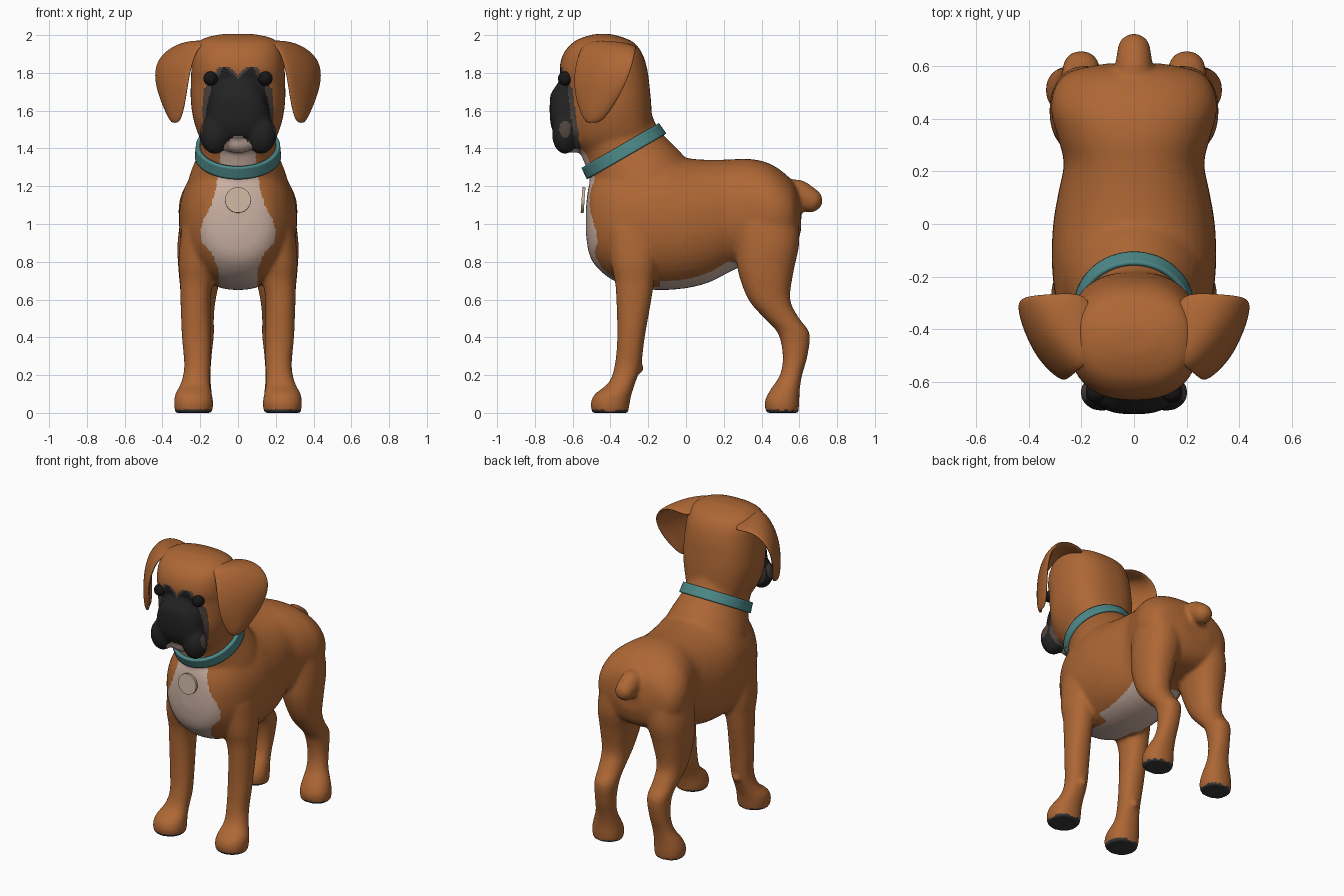
import bpy, bmesh, math
from mathutils import Vector, Matrix

cube = bpy.data.objects.get("Cube")
if cube:
    bpy.data.objects.remove(cube)


def material(name, r, g, b):
    mat = bpy.data.materials.new(name)
    mat.use_nodes = True
    mat.diffuse_color = (r, g, b, 1)
    shader = mat.node_tree.nodes["Principled BSDF"]
    shader.inputs["Base Color"].default_value = (r, g, b, 1)
    shader.inputs["Roughness"].default_value = 0.7
    return mat


COAT = material("tan coat", .42, .135, .035)
CREAM = material("cream fur", .60, .44, .37)
MASK = material("black mask", .017, .016, .016)
FRINGE = material("smoky fringe", .075, .055, .047)
PAD = material("paw pad grey", .04, .038, .038)
TEAL = material("teal collar", .075, .25, .25)
TAG = material("beige tag", .62, .46, .36)
EYE = material("eye black", .008, .008, .008)


def add_object(name, bm, *mats):
    bmesh.ops.recalc_face_normals(bm, faces=bm.faces)
    mesh = bpy.data.meshes.new(name)
    bm.to_mesh(mesh)
    bm.free()
    mesh.shade_smooth()
    for mat in mats:
        mesh.materials.append(mat)
    obj = bpy.data.objects.new(name, mesh)
    bpy.context.collection.objects.link(obj)
    return obj


def spline(rows, steps=5):
    """Catmull-Rom resampling of rows of numbers."""
    rows = [Vector(row) for row in rows]
    ends = [rows[0]] + rows + [rows[-1]]
    out = []
    for a, b, c, d in zip(ends, ends[1:], ends[2:], ends[3:]):
        for i in range(steps):
            t = i / steps
            out.append(b + (c - a) * (t / 2) + (a * 2 - b * 5 + c * 4 - d) * (t * t / 2)
                       + (b * 3 - a - c * 3 + d) * (t ** 3 / 2))
    return out + [rows[-1]]


def loft(bm, rings, tilt=0, power=2.2, caps=True, sides=40):
    """Skin over rings (x, y, z, half width, half depth); tilt leans them about x."""
    lean = math.radians(tilt)
    depth_axis = Vector((0, math.cos(lean), math.sin(lean)))
    loops = []
    for x, y, z, wide, deep in spline(rings):
        loop = []
        for i in range(sides):
            angle = math.tau * i / sides
            c, s = math.cos(angle), math.sin(angle)
            u = math.copysign(abs(c) ** (2 / power), c) * wide
            v = math.copysign(abs(s) ** (2 / power), s) * deep
            loop.append(bm.verts.new(Vector((x + u, y, z)) + depth_axis * v))
        loops.append(loop)
    for low, high in zip(loops, loops[1:]):
        for i in range(sides):
            j = (i + 1) % sides
            bm.faces.new((low[i], low[j], high[j], high[i]))
    if caps:
        bm.faces.new(loops[0])
        bm.faces.new(loops[-1])


def slices(rows, side=1):
    """Turn level slices (z, front, back, x, half width) into rings."""
    return [(side * x, (f + b) / 2, z, w, (b - f) / 2) for z, f, b, x, w in rows]


def ball(bm, centre, radii):
    place = Matrix.Translation(centre) @ Matrix.Diagonal((*radii, 1))
    bmesh.ops.create_uvsphere(bm, u_segments=28, v_segments=18, radius=1, matrix=place)


body = bmesh.new()

# Torso: y, underside, topline, half width
torso = [(-.53, .95, 1.08, .06), (-.515, .85, 1.2, .14), (-.48, .78, 1.27, .2),
         (-.4, .71, 1.33, .26), (-.3, .67, 1.36, .295), (-.15, .65, 1.385, .312),
         (0, .66, 1.35, .307), (.12, .69, 1.34, .287), (.23, .745, 1.342, .267),
         (.33, .79, 1.345, .29), (.43, .81, 1.325, .315), (.52, .83, 1.27, .3),
         (.58, .88, 1.2, .24), (.61, .97, 1.1, .1)]
loft(body, [(0, y, (lo + hi) / 2, w, (hi - lo) / 2) for y, lo, hi, w in torso], tilt=90)

# Neck
loft(body, [(0, -.2, 1.12, .29, .3), (0, -.26, 1.25, .255, .265), (0, -.33, 1.385, .205, .22),
            (0, -.38, 1.5, .2, .215), (0, -.42, 1.6, .19, .2)], tilt=30, power=2)

# Skull
loft(body, slices([(1.38, -.56, -.25, 0, .15), (1.45, -.62, -.18, 0, .2), (1.55, -.65, -.18, 0, .235),
                   (1.65, -.65, -.185, 0, .25), (1.75, -.655, -.195, 0, .25),
                   (1.82, -.67, -.205, 0, .247), (1.9, -.65, -.23, 0, .24),
                   (1.96, -.6, -.275, 0, .215), (1.99, -.54, -.34, 0, .16),
                   (2.006, -.48, -.4, 0, .08)]), power=2.4)

# Muzzle, nose, chin and jowls
loft(body, slices([(1.46, -.69, -.45, 0, .14), (1.52, -.715, -.45, 0, .165), (1.6, -.722, -.45, 0, .165),
                   (1.68, -.717, -.45, 0, .145), (1.73, -.69, -.45, 0, .115),
                   (1.79, -.65, -.45, 0, .08)]), power=2.8)
ball(body, (0, -.672, 1.67), (.07, .05, .045))
ball(body, (0, -.6, 1.435), (.1, .065, .06))

# Tail
loft(body, [(0, .5, 1.17, .07, .07), (0, .58, 1.165, .07, .075), (0, .65, 1.13, .065, .068),
            (0, .69, 1.11, .055, .055), (0, .718, 1.1, .02, .02)], tilt=65, power=2)

# Legs and jowls, one per side
front_leg = [(.98, -.42, -.12, .2, .1), (.8, -.4, -.15, .21, .105), (.7, -.377, -.168, .218, .09),
             (.6, -.369, -.183, .225, .08), (.4, -.364, -.218, .22, .077), (.25, -.378, -.238, .215, .07),
             (.16, -.41, -.268, .225, .077), (.1, -.482, -.288, .235, .097),
             (.05, -.505, -.298, .235, .104), (0, -.497, -.306, .235, .098)]
hind_leg = [(1.06, .26, .59, .17, .13), (.9, .262, .6, .185, .135), (.75, .275, .57, .2, .115),
            (.6, .33, .552, .208, .09), (.5, .415, .6, .205, .078), (.42, .487, .655, .2, .073),
            (.3, .512, .643, .205, .066), (.2, .497, .615, .215, .07), (.12, .445, .602, .23, .09),
            (.06, .417, .6, .235, .1), (0, .423, .595, .235, .095)]
for side in (-1, 1):
    loft(body, slices(front_leg, side))
    loft(body, slices(hind_leg, side))
    ball(body, (side * .21, -.242, .235), (.025, .022, .025))
    ball(body, (side * .122, -.64, 1.475), (.082, .07, .105))

# Fuse the parts into one smooth skin
dog = add_object("body", body, COAT, CREAM, MASK, FRINGE, PAD)
remesh = dog.modifiers.new("fuse", "REMESH")
remesh.mode = "VOXEL"
remesh.voxel_size = 0.011
relax = dog.modifiers.new("relax", "SMOOTH")
relax.factor, relax.iterations = 0.5, 12
skin = bpy.data.meshes.new_from_object(dog.evaluated_get(bpy.context.evaluated_depsgraph_get()))
dog.modifiers.clear()
dog.data = skin
skin.shade_smooth()


def half_width(table, z):
    for (z0, w0), (z1, w1) in zip(table, table[1:]):
        if z0 <= z <= z1:
            return w0 + (w1 - w0) * (z - z0) / (z1 - z0)
    return -1


BIB = [(.6, .08), (.75, .1), (.85, .14), (.9, .19), (.96, .2), (1.02, .185), (1.1, .14),
       (1.2, .115), (1.3, .1), (1.4, .09), (1.45, .07)]
FACE = [(1.34, .16), (1.42, .21), (1.5, .19), (1.6, .165), (1.65, .19), (1.7, .2),
        (1.73, .135), (1.78, .105), (1.83, .08)]


def marking(c, n):
    """Choose the fur colour index from a face centre and normal."""
    x, y, z = abs(c.x), c.y, c.z
    if z < .03 and n.z < -.3:
        return 4
    if y < -.5 and z > 1.36:
        if x < .075 and z < 1.49 - x and y > -.69:
            return 1
        edge, limit = half_width(FACE, z), -.585 - .13 * (z - 1.4)
        if x < edge and y < limit and z < 1.765 + x:
            return 2
        if x < edge + .025 and y < limit + .025 and z < 1.785 + x:
            return 3
    if y < -.38 and n.y < .1 and x < half_width(BIB, z):
        return 1
    belly = .1 if y < -.14 else .17
    if -.45 < y < .28 and .6 < z < .8 and n.z < -.3 and x < belly:
        return 1
    return 0


for face in skin.polygons:
    face.material_index = marking(face.center, face.normal)

# Ears: folded flaps running from the root to the tip (front edge, back edge)
flap = [((.12, -.5, 1.95), (.15, -.25, 1.91)), ((.2, -.55, 1.965), (.33, -.26, 1.955)),
        ((.25, -.6, 1.82), (.455, -.27, 1.85)), ((.27, -.595, 1.67), (.425, -.34, 1.68)),
        ((.305, -.53, 1.52), (.335, -.45, 1.52))]
for side, word in ((-1, "right"), (1, "left")):
    bm = bmesh.new()
    rows = []
    for front, back in flap:
        front, back = Vector(front), Vector(back)
        middle = (front + back) / 2 + Vector((.03, -.015, .015))
        rows.append([bm.verts.new((side * p.x, p.y, p.z)) for p in (front, middle, back)])
    for upper, lower in zip(rows, rows[1:]):
        for i in range(2):
            bm.faces.new((upper[i], upper[i + 1], lower[i + 1], lower[i]))
    ear = add_object(word + "_ear", bm, COAT)
    thick = ear.modifiers.new("thickness", "SOLIDIFY")
    thick.thickness, thick.offset = 0.035, 0
    ear.modifiers.new("rounding", "SUBSURF").levels = 3
    ear.modifiers["rounding"].render_levels = 3

    bm = bmesh.new()
    ball(bm, (side * .145, -.638, 1.77), (.038, .04, .038))
    add_object(word + "_eye", bm, EYE)

# Collar band
bm = bmesh.new()
loft(bm, [(0, -.314, 1.357, .218, .232), (0, -.348, 1.415, .212, .226)], tilt=30, power=2,
     caps=False, sides=64)
collar = add_object("collar", bm, TEAL)
band = collar.modifiers.new("thickness", "SOLIDIFY")
band.thickness, band.offset = 0.022, 0
band.use_even_offset = True

# Round tag hanging on the chest
bm = bmesh.new()
bmesh.ops.create_cone(bm, cap_ends=True, segments=40, radius1=.068, radius2=.068, depth=.016,
                      matrix=Matrix.Translation((0, -.545, 1.127)) @ Matrix.Rotation(math.radians(86), 4, "X"))
add_object("collar_tag", bm, TAG)
for name in ("collar", "collar_tag"):
    obj = bpy.data.objects[name]
    bpy.ops.object.select_all(action="DESELECT")
    obj.select_set(True)
    bpy.context.view_layer.objects.active = obj
    bpy.ops.object.shade_smooth_by_angle(angle=math.radians(40))
